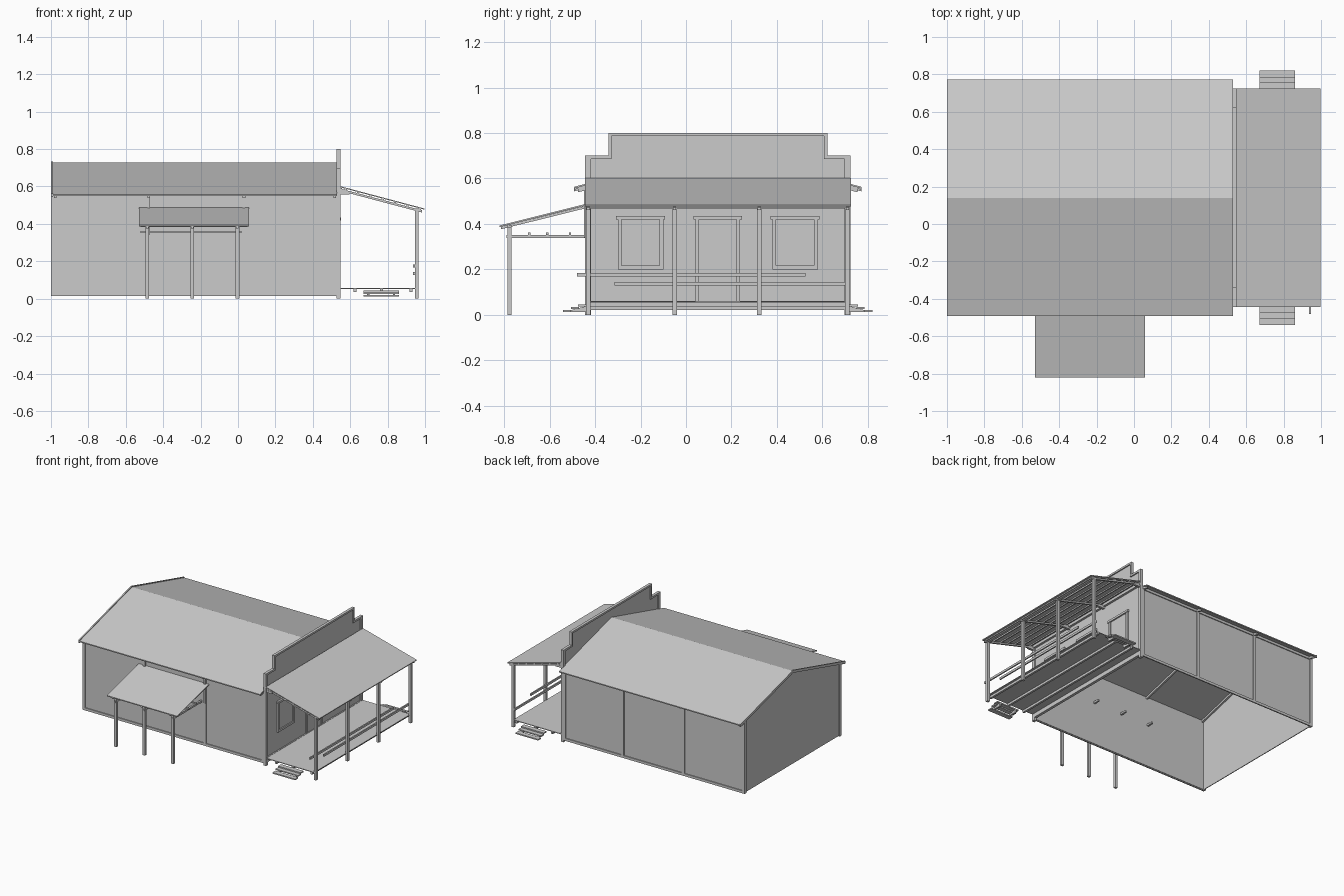
import bpy, bmesh
from mathutils import Vector

if "Cube" in bpy.data.objects:
    bpy.data.objects.remove(bpy.data.objects["Cube"])


def prism(name, pts, axis, a, b):
    """Extrude a 2D profile along x (pts are y,z) or along y (pts are x,z)."""
    bm = bmesh.new()
    place = (lambda p: (a, p[0], p[1])) if axis == 'x' else (lambda p: (p[0], a, p[1]))
    face = bm.faces.new([bm.verts.new(place(p)) for p in pts])
    ext = bmesh.ops.extrude_face_region(bm, geom=[face])
    verts = [g for g in ext['geom'] if isinstance(g, bmesh.types.BMVert)]
    d = b - a
    bmesh.ops.translate(bm, verts=verts, vec=Vector((d, 0, 0) if axis == 'x' else (0, d, 0)))
    bmesh.ops.recalc_face_normals(bm, faces=bm.faces)
    me = bpy.data.meshes.new(name)
    bm.to_mesh(me)
    bm.free()
    ob = bpy.data.objects.new(name, me)
    bpy.context.collection.objects.link(ob)
    return ob


def box(name, x0, x1, y0, y1, z0, z1):
    return prism(name, [(y0, z0), (y1, z0), (y1, z1), (y0, z1)], 'x', x0, x1)


def slab(name, p, q, t, axis, a, b):
    """Sloping board whose top runs from p to q, with vertical thickness t."""
    return prism(name, [p, q, (q[0], q[1] - t), (p[0], p[1] - t)], axis, a, b)


def frame(name, x0, x1, y0, y1, z0, z1, w, bottom=True):
    """Rectangular trim lying on the false front."""
    box(name + "_jamb_left", x0, x1, y0, y0 + w, z0, z1)
    box(name + "_jamb_right", x0, x1, y1 - w, y1, z0, z1)
    box(name + "_head", x0, x1 + .003, y0 - .008, y1 + .008, z1 - w, z1)
    if bottom:
        box(name + "_sill", x0, x1, y0 + w, y1 - w, z0, z0 + w)


MID = .14           # y of the ridge
W0, W1 = -.44, .72  # outer wall faces

# Main hall walls, open underneath
for side, ya, yb, s in (("front", W0 + .004, W0 + .010, -1), ("back", W1 - .010, W1 - .004, 1)):
    box(side + "_wall", -.992, .53, ya, yb, .02, .565)
    oa, ob_ = (W0 - .003, W0 + .006) if s < 0 else (W1 - .006, W1 + .003)
    for i, x in enumerate((-1, -.492, .018, .51)):
        box(f"{side}_batten_{i}", x, x + .022, oa, ob_, .015, .555)
    box(side + "_base_board", -1, .53, oa, ob_, .015, .034)
    box(side + "_top_board", -1, .53, oa, ob_, .545, .563)
prism("gable_wall", [(W0 + .004, .02), (W1 - .004, .02), (W1 - .004, .562), (MID, .72),
                     (W0 + .004, .562)], 'x', -.994, -.988)
for i, y in enumerate((W0, W1 - .02)):
    box(f"gable_corner_board_{i}", -1, -.985, y, y + .02, .015, .56)

# Main roof, barge boards and rafter tails
for side, s in (("front", -1), ("back", 1)):
    eave, ridge = (MID + s * .632, .558), (MID, .728)
    slab(side + "_roof", eave, ridge, .008, 'x', -.992, .53)
    slab(side + "_barge_board", (eave[0], eave[1] + .005), (MID, .734), .02, 'x', -1, -.99)
    for i, x in enumerate((-.985, -.485, .025, .51)):
        slab(f"{side}_rafter_{i}", (MID + s * .615, .555), (MID, .72), .016, 'x', x, x + .014)

# Stepped false front
prism("false_front", [(W0, .03), (W1, .03), (W1, .69), (.62, .69), (.62, .79),
                      (-.34, .79), (-.34, .69), (W0, .69)], 'x', .532, .538)
FX = (.526, .547)
for side, s in (("left", -1), ("right", 1)):
    e, m = MID + s * .584, MID + s * .482
    yy = lambda p, q: (min(p, q), max(p, q))
    box(side + "_corner_post", *FX, *yy(e, e - s * .026), 0, .70)
    box(side + "_shoulder_cap", *FX, *yy(e, m - s * .014), .685, .70)
    box(side + "_parapet_post", *FX, *yy(m, m - s * .014), .69, .80)
box("parapet_cap", *FX, -.342, .622, .786, .80)
box("front_base_board", *FX, W0, W1, .022, .06)
box("porch_ledger", .538, .555, W0, W1, .572, .592)

# Windows and door
for i, y in enumerate((-.3, .38)):
    frame(f"window_{i}", .536, .549, y, y + .2, .2, .435, .016)
    box(f"window_pane_{i}", .536, .541, y + .016, y + .184, .216, .42)
frame("door", .536, .549, .042, .238, .06, .435, .016, False)
box("door_panel", .536, .542, .058, .222, .06, .42)

# Porch roof with purlins and brackets
slope = lambda x: .602 - (x - .545) * .265
slab("porch_roof", (.545, slope(.545)), (.997, slope(.997)), .006, 'y', -.445, .725)
for i in range(7):
    x = .57 + i * .066
    slab(f"porch_purlin_{i}", (x, slope(x) - .006), (x + .012, slope(x + .012) - .006),
         .009, 'y', -.44, .72)
posts = (-.44, -.06, .312, .70)
for i, y in enumerate(posts):
    box(f"porch_post_{i}", .946, .966, y, y + .02, 0, .482)
    box(f"porch_bracket_{i}", .54, .595, y, y + .018, .558, .575)
    slab(f"porch_rafter_{i}", (.545, slope(.545) - .013), (.985, slope(.985) - .013),
         .012, 'y', y + .003, y + .017)
box("porch_beam", .946, .966, -.44, .72, .468, .48)

# Loose hitching rails
box("upper_rail", .936, .946, -.48, .525, .168, .184)
box("lower_rail", .936, .946, -.315, .72, .128, .144)

# Porch deck on joists
box("porch_deck", .54, .95, W0, W1, .053, .058)
for i, x in enumerate((.618, .758, .918)):
    box(f"deck_joist_{i}", x, x + .016, W0, W1, .036, .053)

# Steps at both ends of the porch
for side, s, e in (("left", -1, W0), ("right", 1, W1)):
    for i, (d, z) in enumerate(((.0, .036), (.03, .026), (.065, .012))):
        a, b = e + s * d, e + s * (d + .036)
        box(f"{side}_step_{i}", .67, .86, min(a, b), max(a, b), z, z + .009)
    for i, x in enumerate((.69, .828)):
        prism(f"{side}_stringer_{i}", [(e, .012), (e + s * .085, .012), (e + s * .06, .022),
                                       (e, .038)], 'x', x, x + .012)

# Side lean-to: roof, posts, tie beams and poles
slope2 = lambda y: .393 + (y + .82) * .25
slab("lean_to_roof", (-.82, slope2(-.82)), (W0 + .004, slope2(W0 + .004)), .007, 'x', -.53, .06)
for i, x in enumerate((-.495, -.255, -.013)):
    box(f"lean_to_post_{i}", x, x + .02, -.785, -.767, 0, .394)
    box(f"lean_to_tie_{i}", x + .003, x + .017, -.79, -.38, .338, .352)
    slab(f"lean_to_rafter_{i}", (-.815, slope2(-.815) - .007), (W0 + .004, slope2(W0) - .007),
         .011, 'x', x + .003, x + .017)
box("lean_to_beam", -.52, .05, -.785, -.767, .383, .395)
for i, (y, x0, x1) in enumerate(((-.69, -.52, .0), (-.61, -.5, .02), (-.51, -.52, .01))):
    box(f"stored_pole_{i}", x0, x1, y - .005, y + .005, .352, .361)
for i, x in enumerate((-.484, .023)):
    box(f"lean_to_wall_post_{i}", x, x + .014, W0 - .008, W0 + .004, .34, .55)
